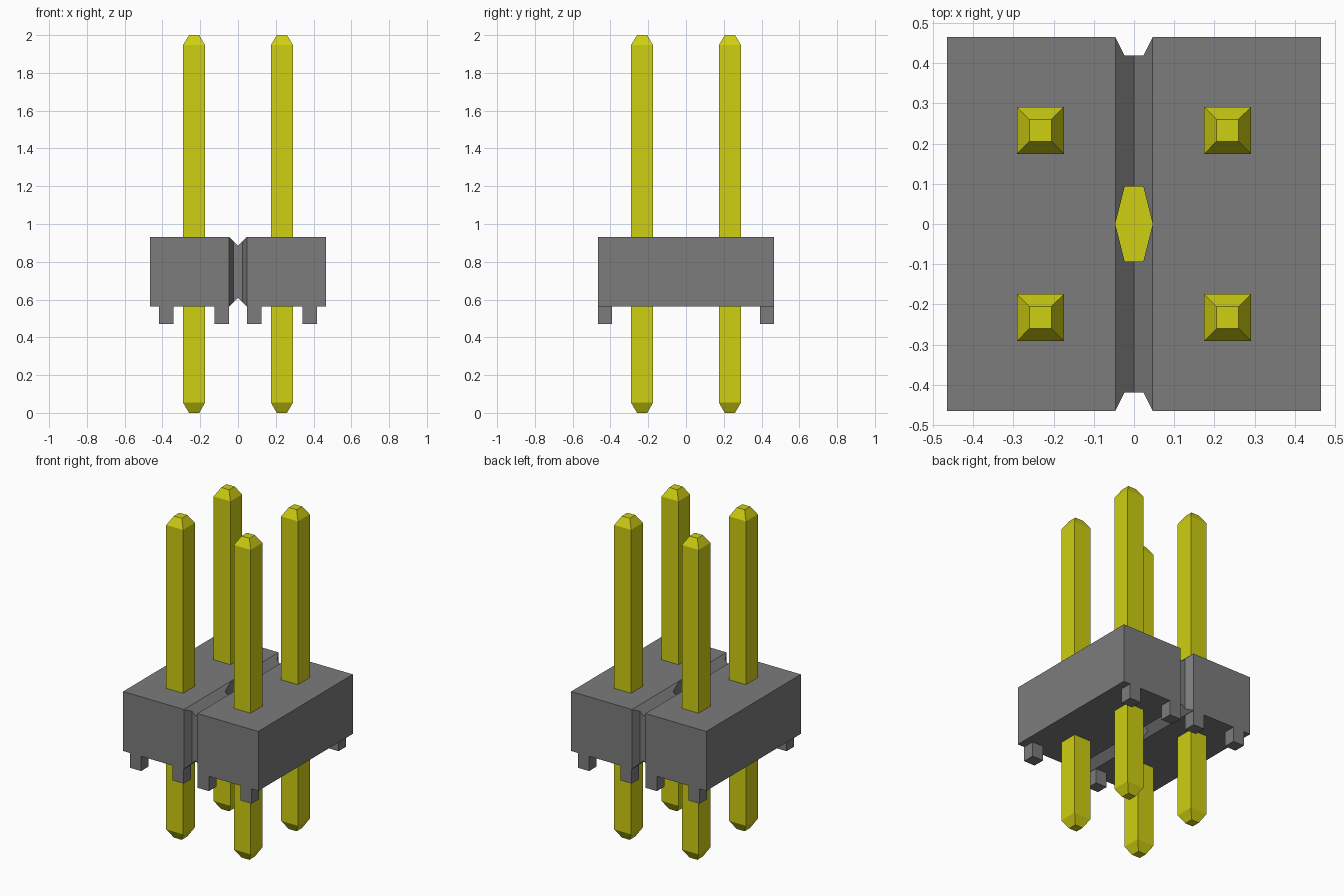
import bpy, bmesh
from mathutils import Vector

cube = bpy.data.objects.get("Cube")
if cube:
    bpy.data.objects.remove(cube, do_unlink=True)


def material(name, rgb):
    m = bpy.data.materials.new(name)
    m.use_nodes = True
    m.diffuse_color = (*rgb, 1)
    bsdf = next(n for n in m.node_tree.nodes if n.type == 'BSDF_PRINCIPLED')
    bsdf.inputs["Base Color"].default_value = (*rgb, 1)
    return m


GREY = material("grey plastic", (0.20, 0.20, 0.20))
YELLOW = material("yellow metal", (0.62, 0.62, 0.006))


def add_object(name, bm, mat):
    bmesh.ops.recalc_face_normals(bm, faces=bm.faces)
    me = bpy.data.meshes.new(name)
    bm.to_mesh(me)
    bm.free()
    me.materials.append(mat)
    ob = bpy.data.objects.new(name, me)
    bpy.context.scene.collection.objects.link(ob)
    return ob


def prism(name, points, direction, mat):
    """Extrude a closed outline along a direction."""
    bm = bmesh.new()
    face = bm.faces.new([bm.verts.new(p) for p in points])
    ext = bmesh.ops.extrude_face_region(bm, geom=[face])
    verts = [v for v in ext["geom"] if isinstance(v, bmesh.types.BMVert)]
    bmesh.ops.translate(bm, vec=Vector(direction), verts=verts)
    return add_object(name, bm, mat)


def box(name, x0, x1, y0, y1, z0, z1, mat):
    return prism(name, [(x0, y0, z0), (x1, y0, z0), (x1, y1, z0), (x0, y1, z0)],
                 (0, 0, z1 - z0), mat)


HALF, BOTTOM, TOP = 0.465, 0.562, 0.932
PITCH = 0.2325

# Housing block with V grooves, end notches and a central hole
body = box("housing", -HALF, HALF, -HALF, HALF, BOTTOM, TOP, GREY)
cutters = []
for s, z in ((1, TOP), (-1, BOTTOM)):
    cutters.append(prism("groove_cutter", [
        (-0.093, -0.6, z + s * 0.0465), (0, -0.6, z - s * 0.0465),
        (0.093, -0.6, z + s * 0.0465)], (0, 1.2, 0), GREY))
for s in (-1, 1):
    cutters.append(prism("notch_cutter", [
        (-0.093, s * 0.558, 0.4), (-0.0233, s * 0.4185, 0.4),
        (0.0233, s * 0.4185, 0.4), (0.093, s * 0.558, 0.4)], (0, 0, 0.7), GREY))
HEXAGON = [(-0.0465, 0), (-0.0233, -0.093), (0.0233, -0.093),
           (0.0465, 0), (0.0233, 0.093), (-0.0233, 0.093)]
cutters.append(prism("hole_cutter", [(x, y, 0.4) for x, y in HEXAGON],
                     (0, 0, 0.7), GREY))
for c in cutters:
    c.hide_render = True
    mod = body.modifiers.new("cut", 'BOOLEAN')
    mod.operation, mod.solver, mod.object = 'DIFFERENCE', 'EXACT', c

# Bake the cuts and drop the cutters
deps = bpy.context.evaluated_depsgraph_get()
baked = bpy.data.meshes.new_from_object(body.evaluated_get(deps))
body.modifiers.clear()
body.data = baked
for c in cutters:
    bpy.data.objects.remove(c, do_unlink=True)

# Yellow web inside the central hole
prism("hole_web", [(x, y, 0.742) for x, y in HEXAGON], (0, 0, 0.009), YELLOW)

# Standoff feet along the front and back edges
for side, y0, y1 in (("front", -HALF, -0.391), ("back", 0.391, HALF)):
    for i, x in enumerate((-0.38, -0.087, 0.087, 0.38)):
        box(f"{side}_foot_{i + 1}", x - 0.0385, x + 0.0385, y0, y1,
            0.47, BOTTOM + 0.003, GREY)


# Square pins with tapered ends
def pin(name, cx, cy):
    bm = bmesh.new()
    rings = []
    for z, h in ((0, 0.027), (0.054, 0.058), (1.948, 0.058), (2, 0.027)):
        rings.append([bm.verts.new((cx + a * h, cy + b * h, z))
                      for a, b in ((-1, -1), (1, -1), (1, 1), (-1, 1))])
    for lo, hi in zip(rings, rings[1:]):
        for i in range(4):
            j = (i + 1) % 4
            bm.faces.new((lo[i], lo[j], hi[j], hi[i]))
    bm.faces.new(rings[0])
    bm.faces.new(rings[-1])
    add_object(name, bm, YELLOW)


for side, x in (("left", PITCH), ("right", -PITCH)):
    for end, y in (("front", -PITCH), ("back", PITCH)):
        pin(f"{end}_{side}_pin", x, y)
